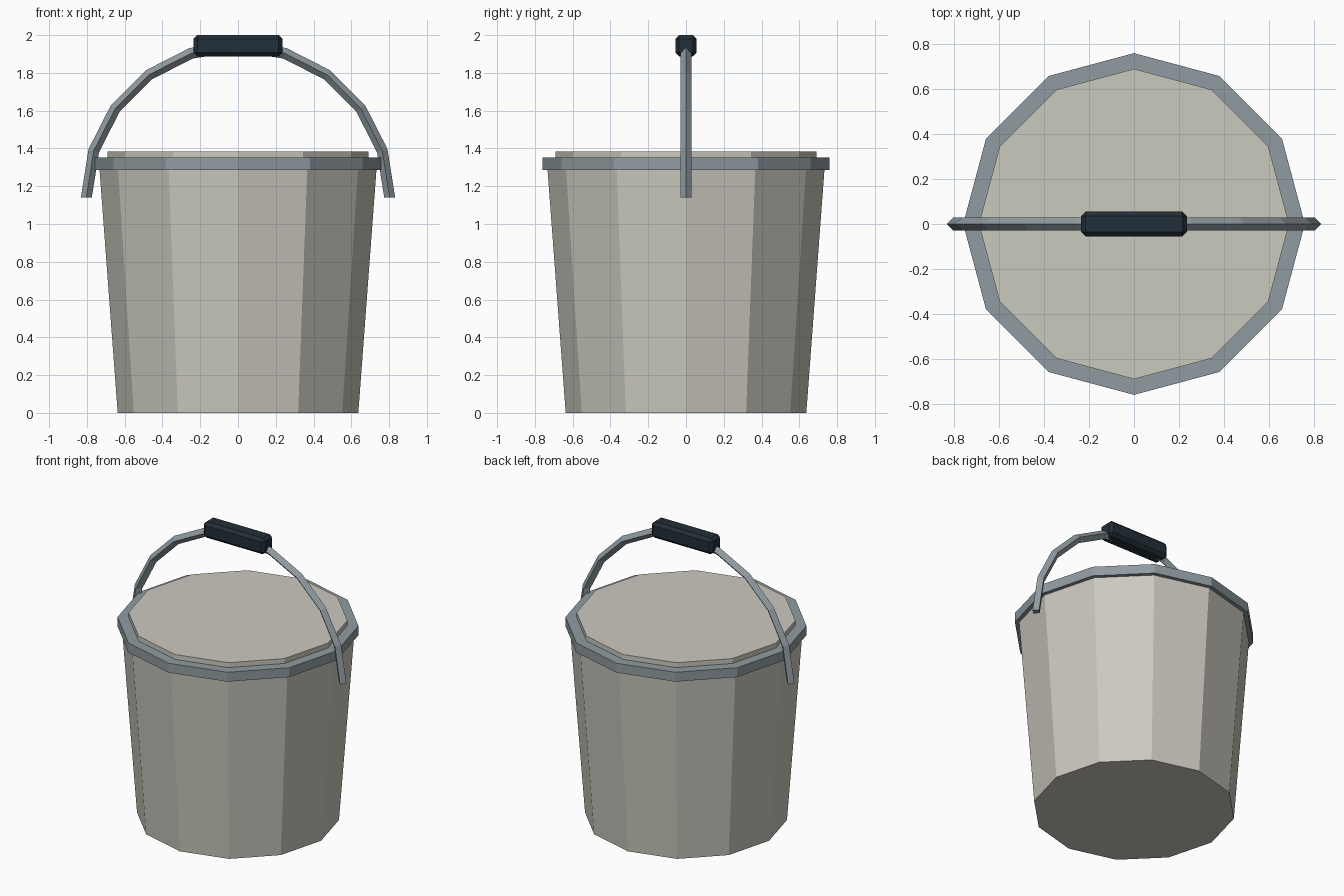
import bpy, bmesh, math

if "Cube" in bpy.data.objects:
    bpy.data.objects.remove(bpy.data.objects["Cube"])


def material(name, rgb):
    m = bpy.data.materials.new(name)
    m.diffuse_color = (*rgb, 1)
    m.use_nodes = True
    m.node_tree.nodes["Principled BSDF"].inputs["Base Color"].default_value = m.diffuse_color
    return m


cream = material("warm_grey_plastic", (0.60, 0.585, 0.52))
steel = material("blue_grey_metal", (0.28, 0.33, 0.355))
dark = material("dark_grip", (0.016, 0.028, 0.040))


def make_object(name, bm, mat):
    bmesh.ops.recalc_face_normals(bm, faces=bm.faces)
    mesh = bpy.data.meshes.new(name)
    bm.to_mesh(mesh)
    bm.free()
    mesh.materials.append(mat)
    ob = bpy.data.objects.new(name, mesh)
    bpy.context.collection.objects.link(ob)
    return ob


def lathe(name, profile, mat, sides=12, closed=False):
    """Spin (radius, z) points; open profiles are capped at both ends."""
    bm = bmesh.new()
    rings = [[bm.verts.new((r * math.cos(math.tau * i / sides),
                            r * math.sin(math.tau * i / sides), z))
              for i in range(sides)] for r, z in profile]
    pairs = list(zip(rings, rings[1:]))
    if closed:
        pairs.append((rings[-1], rings[0]))
    else:
        bm.faces.new(rings[0])
        bm.faces.new(rings[-1])
    for a, b in pairs:
        for i in range(sides):
            j = (i + 1) % sides
            bm.faces.new((a[i], a[j], b[j], b[i]))
    return make_object(name, bm, mat)


# Tapered bucket wall, rim band and lid
lathe("bucket_body", [(0.637, 0), (0.737, 1.34)], cream)
lathe("rim_band", [(0.66, 1.286), (0.76, 1.286), (0.76, 1.351), (0.66, 1.351)],
      steel, closed=True)
lathe("lid", [(0.69, 1.32), (0.69, 1.385)], cream)

# Half-ring handle with a diamond cross-section
R, r, cz, steps = 0.803, 0.029, 1.14, 10
bm = bmesh.new()
rings = []
for k in range(steps + 1):
    a = math.pi * k / steps
    rings.append([bm.verts.new(((R + d) * math.cos(a), y, cz + (R + d) * math.sin(a)))
                  for d, y in ((r, 0), (0, r), (-r, 0), (0, -r))])
for a, b in zip(rings, rings[1:]):
    for i in range(4):
        j = (i + 1) % 4
        bm.faces.new((a[i], a[j], b[j], b[i]))
bm.faces.new(rings[0])
bm.faces.new(rings[-1])
make_object("handle", bm, steel)

# Chamfered grip on top of the handle
bm = bmesh.new()
bmesh.ops.create_cube(bm, size=1)
bmesh.ops.scale(bm, vec=(0.47, 0.112, 0.112), verts=bm.verts)
bmesh.ops.translate(bm, vec=(0, 0, 1.944), verts=bm.verts)
bmesh.ops.bevel(bm, geom=bm.edges[:], offset=0.02, segments=1,
                affect='EDGES', profile=0.5)
make_object("grip", bm, dark)
